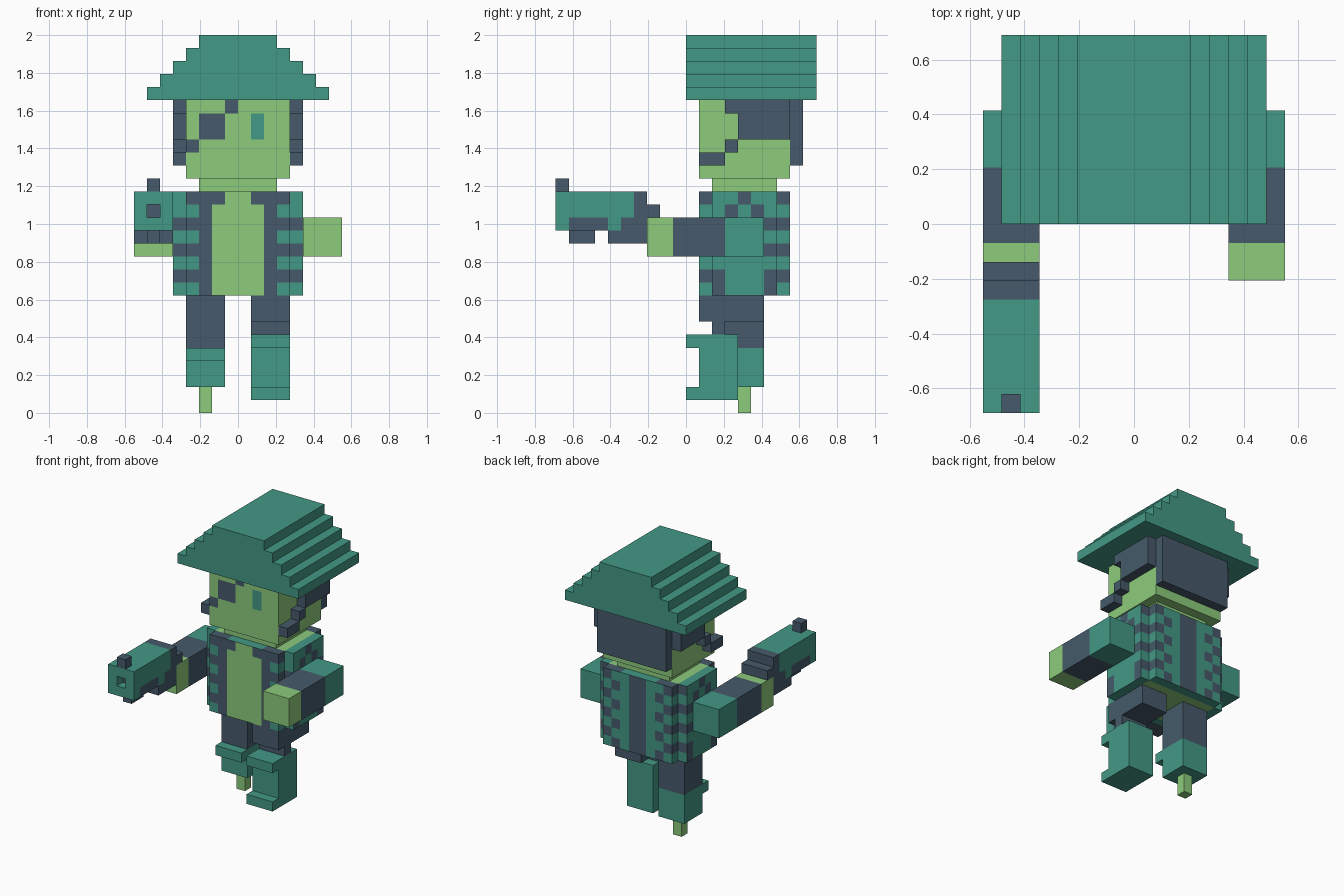
import bpy, bmesh
from mathutils import Vector

if "Cube" in bpy.data.objects:
    bpy.data.objects.remove(bpy.data.objects["Cube"])

U = 2 / 29  # one block of the model; all sizes below are in blocks


def material(name, rgb):
    m = bpy.data.materials.new(name)
    m.diffuse_color = (*rgb, 1)
    m.use_nodes = True
    m.node_tree.nodes["Principled BSDF"].inputs["Base Color"].default_value = m.diffuse_color
    return m


MATS = [material("teal", (0.056, 0.319, 0.238)),
        material("light_green", (0.266, 0.597, 0.202)),
        material("dark_slate", (0.061, 0.102, 0.147))]
TEAL, GREEN, DARK = 0, 1, 2


def part(name, boxes, paint, holes=()):
    """Join boxes (x0,x1,y0,y1,z0,z1) into one skin; paint is a colour or a rule(x,y,z,normal)."""
    def cells(bs):
        return {(x, y, z) for x0, x1, y0, y1, z0, z1 in bs
                for x in range(x0, x1) for y in range(y0, y1) for z in range(z0, z1)}
    solid = cells(boxes) - cells(holes)
    bm = bmesh.new()
    verts = {}

    def vert(p):
        if p not in verts:
            verts[p] = bm.verts.new(Vector(p) * U)
        return verts[p]

    for c in sorted(solid):
        for axis in range(3):
            for sign in (-1, 1):
                n = [0, 0, 0]
                n[axis] = sign
                if tuple(a + b for a, b in zip(c, n)) in solid:
                    continue
                ring = []
                for i, j in ((0, 0), (1, 0), (1, 1), (0, 1)):
                    p = list(c)
                    p[axis] += sign > 0
                    p[(axis + 1) % 3] += i
                    p[(axis + 2) % 3] += j
                    ring.append(vert(tuple(p)))
                f = bm.faces.new(ring if sign > 0 else ring[::-1])
                f.material_index = paint(*c, n) if callable(paint) else paint
    me = bpy.data.meshes.new(name)
    bm.to_mesh(me)
    bm.free()
    for m in MATS:
        me.materials.append(m)
    ob = bpy.data.objects.new(name, me)
    bpy.context.collection.objects.link(ob)
    return ob


def flip(boxes):
    """Mirror boxes across x = 0."""
    return [(-b[1], -b[0], *b[2:]) for b in boxes]


def col(x):
    """Distance of a block column from the middle: 0, 1, 2 ..."""
    return x if x >= 0 else -x - 1


# Hat: stepped gable
part("hat", [(i - 7, 7 - i, 0, 10, 24 + i, 25 + i) for i in range(5)], TEAL)


# Head with painted eye, eye patch and strap
def face_paint(x, y, z, n):
    if n[1] < 0:
        if x == 1 and z in (21, 22):
            return TEAL
        if (x in (-3, -2) and z in (21, 22)) or (x, z) in ((-1, 23), (-4, 20)):
            return DARK
    return GREEN


part("head", [(-4, 4, 1, 8, 18, 24)], face_paint)
part("neck", [(-3, 3, 2, 7, 17, 18)], GREEN)

# Hair: back slab, and side locks stepping down to the cheeks
part("back_hair", [(-4, 4, 8, 9, 19, 24)], DARK)
lock = [(4, 5, 4, 8, 21, 24), (4, 5, 3, 4, 23, 24), (4, 5, 3, 4, 20, 21), (4, 5, 1, 3, 19, 20)]
part("side_hair_right", lock, DARK)
part("side_hair_left", flip(lock), DARK)


# Torso with open, patterned vest
def vest_paint(x, y, z, n):
    c, even = col(x), z % 2 == 0
    if n[2]:  # shoulders and underside
        return GREEN if c < 4 and 2 <= y < 7 else (DARK if n[2] > 0 and c in (2, 3) else TEAL)
    if n[1] < 0:  # front
        if c < 2:
            return DARK if z == 16 and c == 1 else GREEN
        if c == 2:
            return DARK
        return DARK if even and not (c == 4 and z == 16) else TEAL
    if n[1] > 0:  # back
        if c == 0:
            return DARK
        if c == 2:
            return TEAL if even else DARK
        return DARK if c > 2 and even else TEAL
    # sides: trim at both ends and a zigzag at top and bottom
    if y in (1, 7):
        return DARK if even else TEAL
    if y in (2, 6):
        return DARK if even and z < 16 or z == 9 else TEAL
    return DARK if (y, z) in ((4, 16), (3, 15), (5, 15)) else TEAL


part("torso", [(-4, 4, 1, 8, 9, 17), (-5, 5, 2, 7, 9, 17)], vest_paint)


# Arms reaching forward: teal sleeve, dark cuff, bare hand
def arm_paint(x, y, z, n):
    return GREEN if y < -1 else DARK if y < 3 else TEAL


arm = [(5, 8, -3, 6, 12, 15)]
part("right_arm", arm, arm_paint)
part("left_arm", flip(arm), arm_paint)

# Pistol in the left-hand side of the picture
part("gun_barrel", [(-8, -5, -10, -4, 15, 17), (-8, -5, -10, -5, 14, 15)],
     lambda x, y, z, n: DARK if (z == 14 and -9 <= y < -6)
     or (n[1] < 0 and y > -10) else TEAL,
     holes=[(-7, -6, -10, -9, 15, 16)])
part("gun_grip", [(-8, -5, -4, -3, 15, 17), (-8, -5, -3, -2, 15, 16),
                  (-8, -5, -5, -3, 14, 15), (-8, -5, -6, -3, 13, 14)], DARK)
part("gun_sight", [(-7, -6, -10, -9, 17, 18)], DARK)
part("gun_underlug", [(-7, -6, -9, -7, 13, 14)], DARK)

# Bent leg with a tall boot
part("right_thigh", [(1, 4, 1, 6, 7, 9), (1, 4, 2, 3, 6, 7)], DARK)
part("right_boot", [(1, 4, 0, 4, 5, 6), (1, 4, 1, 4, 2, 5), (1, 4, 0, 4, 1, 2)], TEAL)

# Straight leg ending in a cuffed stump and peg
part("left_thigh", [(-4, -1, 3, 6, 5, 9)], DARK)
part("left_boot", [(-4, -1, 3, 6, 2, 4), (-4, -1, 2, 6, 4, 5)], TEAL)
part("peg", [(-3, -2, 4, 5, 0, 2)], GREEN)
